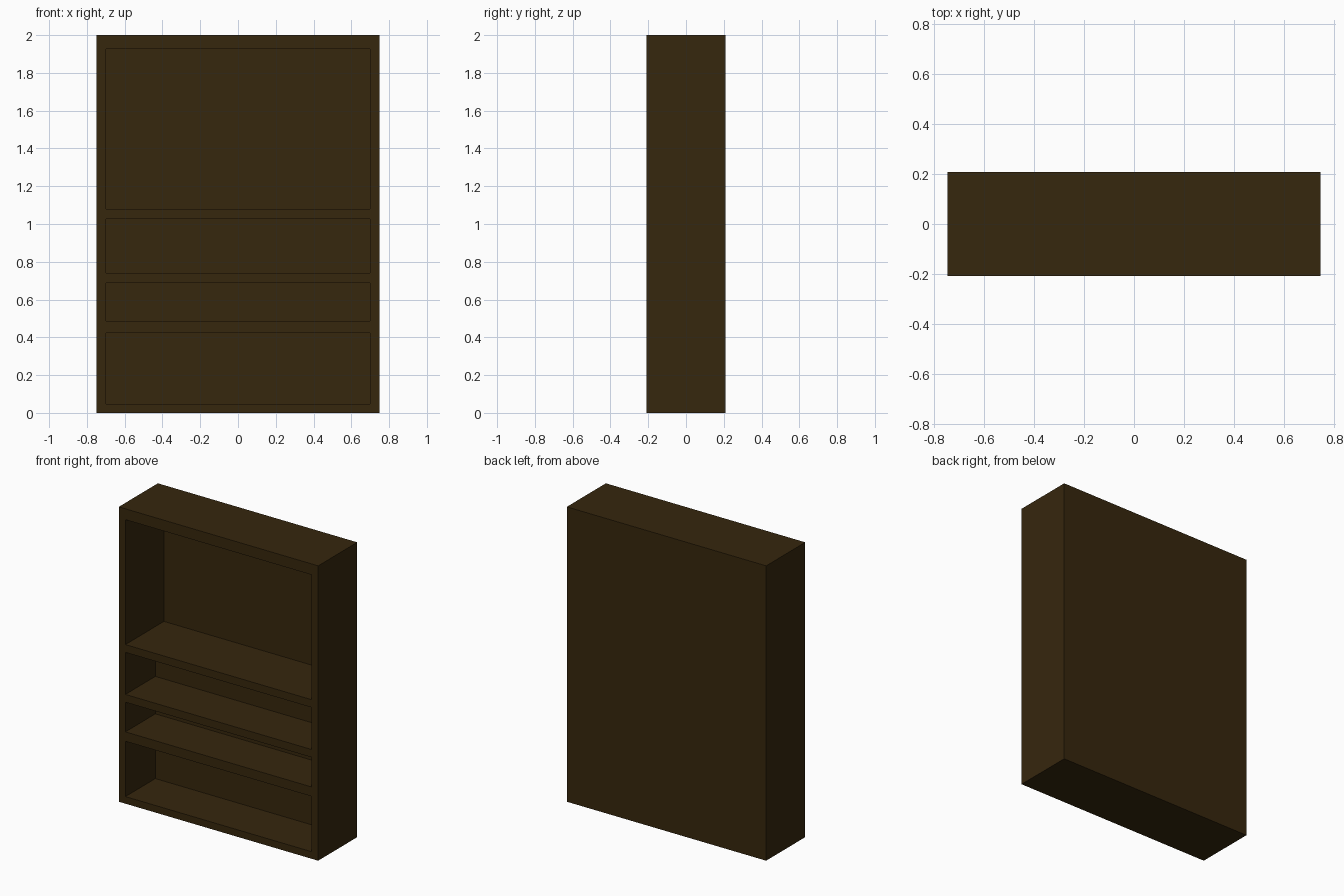
import bpy

if "Cube" in bpy.data.objects:
    bpy.data.objects.remove(bpy.data.objects["Cube"])

W, D, H = 1.496, 0.418, 2.0   # overall width, depth, height
INNER = 1.396                 # width of the openings
FRONT = -D / 2


def box(name, x, y, z):
    """Box from (min, max) ranges on each axis."""
    bpy.ops.mesh.primitive_cube_add(
        size=1, location=[(a + b) / 2 for a, b in (x, y, z)])
    ob = bpy.context.object
    ob.name = name
    ob.scale = [b - a for a, b in (x, y, z)]
    bpy.ops.object.transform_apply(location=True, rotation=True, scale=True)
    return ob


# Solid cabinet body
bookcase = box("bookcase", (-W / 2, W / 2), (FRONT, -FRONT), (0, H))

# Compartments: bottom, top, depth (the tall upper one reaches the thin back)
compartments = [
    (0.048, 0.423, 0.32),
    (0.487, 0.688, 0.32),
    (0.741, 1.026, 0.32),
    (1.079, 1.926, 0.412),
]
for z0, z1, depth in compartments:
    cutter = box("compartment_cutter", (-INNER / 2, INNER / 2),
                 (FRONT - 0.1, FRONT + depth), (z0, z1))
    cutter.hide_render = True
    mod = bookcase.modifiers.new("compartment", 'BOOLEAN')
    mod.operation = 'DIFFERENCE'
    mod.solver = 'EXACT'
    mod.object = cutter
    bpy.context.view_layer.objects.active = bookcase
    bpy.ops.object.modifier_apply(modifier=mod.name)
    bpy.data.objects.remove(cutter)

# Dark wood
wood = bpy.data.materials.new("dark_wood")
wood.diffuse_color = (0.037, 0.02, 0.004, 1)
wood.use_nodes = True
wood.node_tree.nodes["Principled BSDF"].inputs["Base Color"].default_value = wood.diffuse_color
bookcase.data.materials.clear()
bookcase.data.materials.append(wood)
